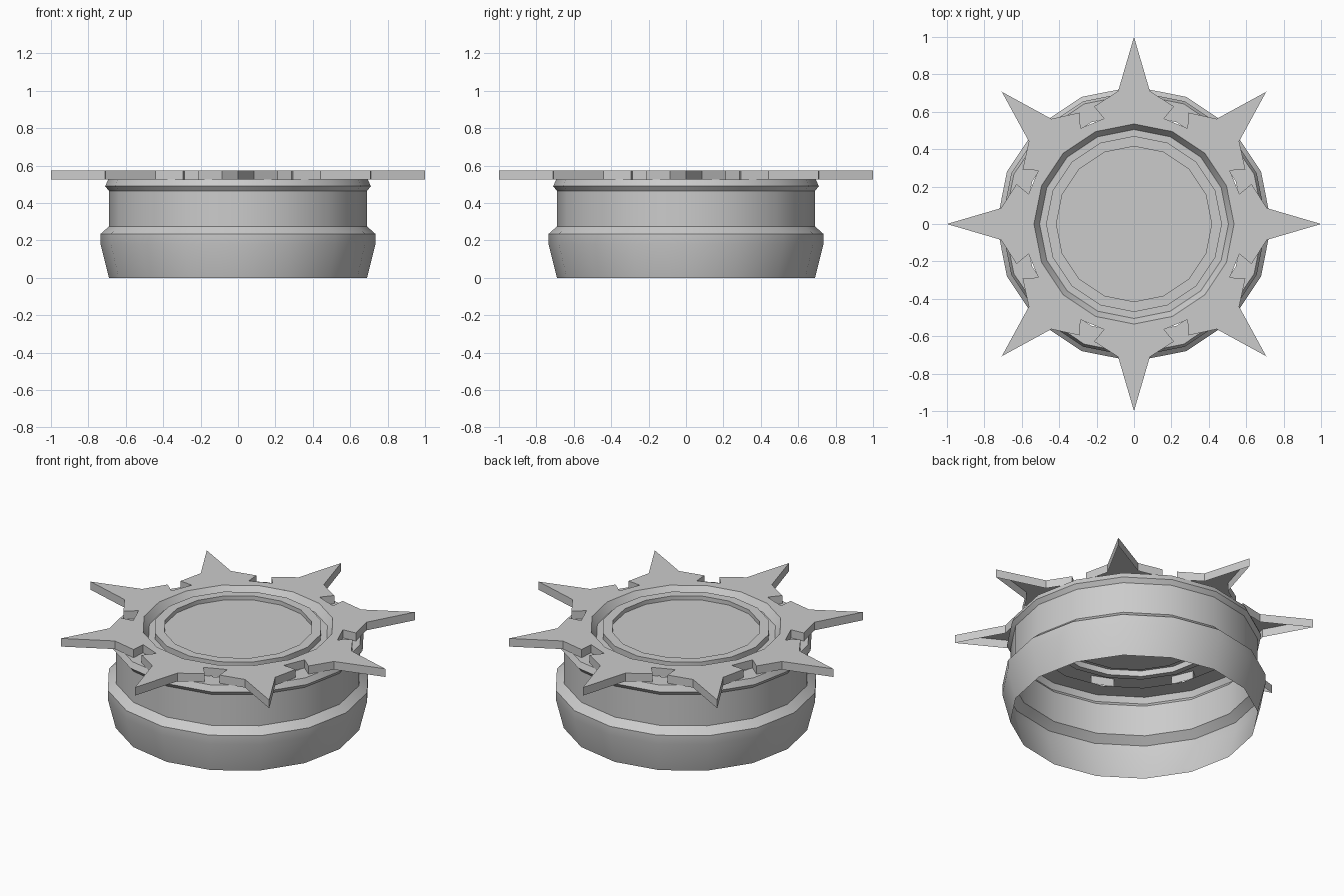
import bpy, bmesh, math
from mathutils import Matrix

cube = bpy.data.objects.get("Cube")
if cube:
    bpy.data.objects.remove(cube, do_unlink=True)

SIDES, SPIKES = 16, 8
TOP, PLATE_BOTTOM = 0.575, 0.525

# Single plain grey finish
grey = bpy.data.materials.new("plain grey")
grey.use_nodes = True
colour = (0.6, 0.6, 0.6, 1)
grey.diffuse_color = colour
grey.node_tree.nodes["Principled BSDF"].inputs["Base Color"].default_value = colour


def finish(name, bm):
    mesh = bpy.data.meshes.new(name)
    bm.to_mesh(mesh)
    bm.free()
    mesh.materials.append(grey)
    obj = bpy.data.objects.new(name, mesh)
    bpy.context.collection.objects.link(obj)
    bpy.ops.object.select_all(action='DESELECT')
    obj.select_set(True)
    bpy.context.view_layer.objects.active = obj
    bpy.ops.object.shade_smooth_by_angle(angle=math.radians(30))
    return obj


def lathe(name, profile, capped=False):
    """Turn an (r, z) profile into an open shell, optionally closing its last ring."""
    bm = bmesh.new()
    rings = [[bm.verts.new((r * math.cos(a), r * math.sin(a), z))
              for a in (math.tau * i / SIDES for i in range(SIDES))]
             for r, z in profile]
    for low, high in zip(rings, rings[1:]):
        for i in range(SIDES):
            j = (i + 1) % SIDES
            bm.faces.new((low[i], low[j], high[j], high[i]))
    if capped:
        bm.faces.new(rings[-1])
    return finish(name, bm)


# Hollow drum, open underneath, with a flared foot and a small collar
lathe("drum_shell", [(0.69, 0), (0.735, 0.18), (0.735, 0.235), (0.69, 0.275),
                     (0.69, 0.465), (0.71, 0.49), (0.695, PLATE_BOTTOM),
                     (0.59, PLATE_BOTTOM)])

# Sloped groove, raised lip and recessed disc in the middle
lathe("centre_disc", [(0.535, TOP), (0.505, 0.53), (0.47, 0.53), (0.47, 0.565),
                      (0.415, 0.565), (0.415, 0.54)], capped=True)

# Spiked plate: one sector outline, mirrored about its spike and repeated
half = math.pi / SPIKES
c, s = math.cos(half), math.sin(half)
side = [(0.71, 0.085), (0.628, 0.214), (0.564, 0.16),
        (0.582 * c, 0.582 * s), (0.535 * c, 0.535 * s)]
outline = [(1, 0)] + side + [(0.535, 0)] + [(x, -y) for x, y in reversed(side)]

bm = bmesh.new()
for k in range(SPIKES):
    turn = Matrix.Rotation(math.tau * k / SPIKES, 4, 'Z')
    verts = [bm.verts.new((x, y, TOP)) for x, y in outline]
    bmesh.ops.transform(bm, matrix=turn, verts=verts)
    bm.faces.new(verts)
bmesh.ops.remove_doubles(bm, verts=bm.verts, dist=0.0005)

# Side walls hang from the outer edge only, leaving the plate open below
rim = [e for e in bm.edges if e.is_boundary
       and max(v.co.xy.length for v in e.verts) > 0.55]
walls = bmesh.ops.extrude_edge_only(bm, edges=rim)["geom"]
for v in walls:
    if isinstance(v, bmesh.types.BMVert):
        v.co.z = PLATE_BOTTOM
bmesh.ops.recalc_face_normals(bm, faces=bm.faces)
if max(bm.faces, key=lambda f: f.calc_center_median().z).normal.z < 0:
    bmesh.ops.reverse_faces(bm, faces=bm.faces)
finish("spiked_plate", bm)
